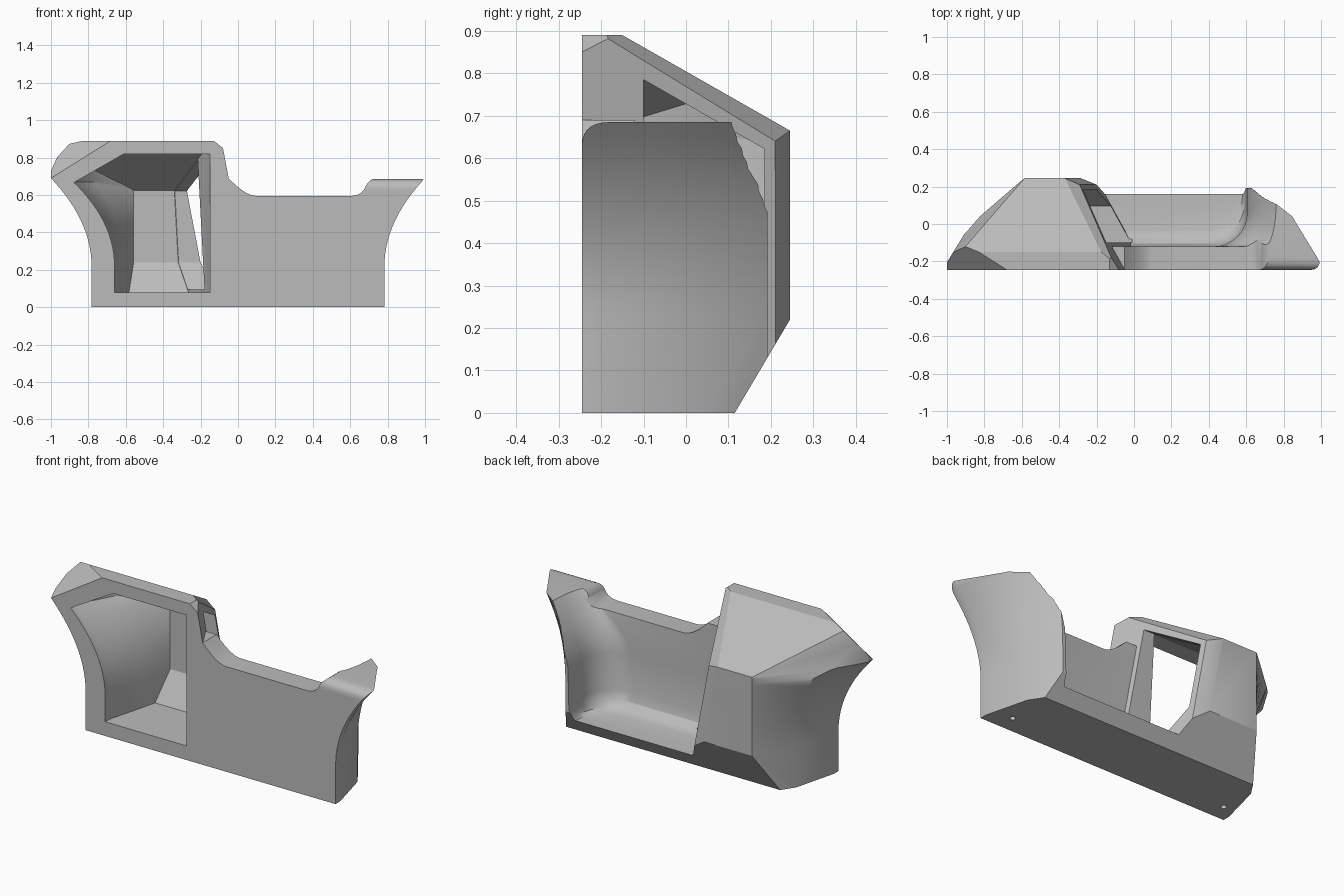
import bpy, bmesh, math
from mathutils import Vector

cube = bpy.data.objects.get("Cube")
if cube:
    bpy.data.objects.remove(cube)


def loft(name, rings):
    """Closed solid through equal-length rings of points."""
    bm = bmesh.new()
    rows = [[bm.verts.new(p) for p in ring] for ring in rings]
    n = len(rows[0])
    for a, b in zip(rows, rows[1:]):
        for i in range(n):
            j = (i + 1) % n
            bm.faces.new((a[i], a[j], b[j], b[i]))
    bm.faces.new(rows[0])
    bm.faces.new(rows[-1])
    bmesh.ops.recalc_face_normals(bm, faces=bm.faces)
    mesh = bpy.data.meshes.new(name)
    bm.to_mesh(mesh)
    bm.free()
    obj = bpy.data.objects.new(name, mesh)
    bpy.context.collection.objects.link(obj)
    return obj


def prism_y(name, outline, y0, y1):
    return loft(name, [[(x, y, z) for x, z in outline] for y in (y0, y1)])


def prism_x(name, outline, x0, x1):
    return loft(name, [[(x, y, z) for y, z in outline] for x in (x0, x1)])


def cut(obj, cutter):
    """Subtract the cutter and throw it away."""
    cutter.hide_render = True
    mod = obj.modifiers.new("cut", 'BOOLEAN')
    mod.operation = 'DIFFERENCE'
    mod.solver = 'EXACT'
    mod.object = cutter
    bpy.context.view_layer.objects.active = obj
    bpy.ops.object.modifier_apply(modifier=mod.name)
    bpy.data.objects.remove(cutter)


def slice_off(obj, p, q, r, along=4, across=4):
    """Remove everything beyond the plane p, q, r, as seen from the cab centre."""
    p, q, r = Vector(p), Vector(q), Vector(r)
    u = (q - p).normalized()
    n = u.cross(r - p).normalized()
    if n.dot(Vector((-0.4, 0, 0.4)) - p) > 0:
        n = -n
    v = n.cross(u)
    c = (p + q) / 2
    base = [c + u * a * along / 2 + v * b * across / 2
            for a, b in ((-1, -1), (1, -1), (1, 1), (-1, 1))]
    cut(obj, loft("slice", [base, [b + n * min(along, across) for b in base]]))


def bezier(a, c, b, n=14):
    """Quadratic curve from a to b with control point c."""
    a, b, c = Vector(a), Vector(b), Vector(c)
    return [tuple(a * (1 - t) ** 2 + c * 2 * t * (1 - t) + b * t * t)
            for t in (i / n for i in range(n + 1))]


def flare(obj, side, front, mid, mid_y, back, z_top):
    """Trim one end to a tapered wall that flares outwards with height.

    front and mid hold the (low, high) x of the wall, back is its fixed x, y."""
    curve = bezier((0, 0.22), (0, 0.46), (1, z_top))
    bx, by = back
    rings = []
    for f, z in [(0, -0.1)] + curve + [(1, 1.1)]:
        fx = front[0] + (front[1] - front[0]) * f
        mx = mid[0] + (mid[1] - mid[0]) * f
        ring = [(fx, -0.4), (fx, -0.205), (mx, mid_y), (bx, by),
                (bx - 0.05, by + 0.1), (1.4, by + 0.1), (1.4, -0.4)]
        rings.append([(side * x, y, z) for x, y in ring])
    cut(obj, loft("flare", rings))


def slant(y, z):
    """x of the sloping cab side that carries the window."""
    return -0.08 - 0.55 * (y + 0.245) + 0.19 * (0.85 - z)


# Main body: front silhouette pushed to the back
outline = [(-1.05, 0), (1.05, 0), (1.05, 0.685)]
outline += bezier((0.72, 0.685), (0.69, 0.67), (0.68, 0.64), 5)
outline += bezier((0.68, 0.64), (0.66, 0.595), (0.6, 0.595), 5)[1:]
outline += bezier((0.1, 0.595), (0.04, 0.595), (-0.05, 0.69), 7)
outline += [(-0.08, 0.85), (-0.13, 0.89), (-1.05, 0.89)]
body = prism_y("body_shell", outline, -0.245, 0.245)

# Roof slope and lower back chamfer
slice_off(body, (-1, -0.15, 0.89), (1, -0.15, 0.89), (0, 0.245, 0.665))
slice_off(body, (-1, 0.115, 0), (1, 0.115, 0), (0, 0.245, 0.22))

# Flared, tapered ends, the same on both sides
for s in (-1, 1):
    flare(body, s, (0.783, 1), (0.72, 0.85), 0.04, (0.585, 0.245), 0.69)

# Upper outer corner of the cab
slice_off(body, (-0.585, 0.245, 0.665), (-0.9, -0.12, 0.875), (-0.87, 0, 0.64))
slice_off(body, (-1, -0.245, 0.69), (-0.68, -0.245, 0.89), (-0.9, -0.12, 0.875))

# Bed recess: height, end wall x, front wall y, corner radii
levels = [(0.075, 0.58, -0.03, 0.18, 0.18), (0.09, 0.59, -0.075, 0.18, 0.18),
          (0.12, 0.595, -0.105, 0.18, 0.18), (0.17, 0.6, -0.12, 0.18, 0.18),
          (0.38, 0.605, -0.12, 0.18, 0.18), (0.46, 0.625, -0.12, 0.17, 0.19),
          (0.54, 0.66, -0.12, 0.13, 0.21), (0.62, 0.71, -0.12, 0.09, 0.23),
          (0.69, 0.765, -0.12, 0.06, 0.25), (1, 0.9, -0.12, 0.06, 0.25)]
rings = []
for z, xin, yw, rx, ry in levels:
    ring = [(slant(yw, z), yw, z)]
    for i in range(9):
        a = math.pi / 2 * i / 8
        ring.append((xin - rx + rx * math.sin(a), yw + ry - ry * math.cos(a), z))
    rings.append(ring + [(xin, 0.3, z), (slant(0.3, z), 0.3, z)])
cut(body, loft("recess", rings))

# Sloping cab side above the bed
cut(body, loft("side_slope", [[(slant(-0.245, z) + 0.12, -0.3, z),
                               (slant(-0.245, z), -0.245, z),
                               (slant(0.3, z), 0.3, z),
                               (0.4, 0.3, z), (0.4, -0.3, z)] for z in (0.69, 1)]))

# Chamfers along the roof edge and the back edge of that side
slice_off(body, (-0.175, -0.15, 0.89), (-0.37, 0.245, 0.665), (-0.29, 0.21, 0.64), 0.62, 0.4)
slice_off(body, (-0.37, 0.245, 0.665), (-0.285, 0.245, 0.22), (-0.29, 0.21, 0.64), 0.9, 0.3)

# End wall: trimmed back edge and rounded top front edge
cut(body, prism_x("back_trim", [(0.192, -0.1), (0.192, 1), (0.4, 1), (0.4, -0.1)], 0.3, 1.2))
round_edge = bezier((-0.245, 0.63), (-0.245, 0.685), (-0.18, 0.685), 7)
cut(body, prism_x("round_edge", [(-0.3, 0.63)] + round_edge + [(-0.18, 0.75), (-0.3, 0.75)],
                  0.61, 1.2))

# Cab cavity, open to the front
opening = [(-0.95, 0.08), (-0.15, 0.08), (-0.15, 0.82), (-0.61, 0.82), (-0.95, 0.625)]
cavity = prism_y("cavity", opening, -0.3, 0.19)
slice_off(cavity, (-1, -0.15, 0.82), (1, -0.15, 0.82), (0, 0.19, 0.625))
slice_off(cavity, (-1, 0.09, 0.08), (1, 0.09, 0.08), (0, 0.19, 0.24))
flare(cavity, -1, (0.66, 0.88), (0.605, 0.77), 0, (0.558, 0.19), 0.67)
slice_off(cavity, (-0.17, -0.2, 0.8), (-0.34, 0.19, 0.62), (-0.32, 0.19, 0.24))
cut(body, cavity)

# Side window through the sloping cab wall
window = [(-0.1, 0.095), (0.095, 0.095), (0.185, 0.24), (0.185, 0.622), (-0.1, 0.785)]
cut(body, prism_x("window", window, -0.42, -0.012))

# Two small mounting holes underneath
for x in (-0.7, 0.66):
    circle = [(x + 0.015 * math.cos(k * math.pi / 8), -0.146 + 0.015 * math.sin(k * math.pi / 8))
              for k in range(16)]
    cut(body, loft("hole", [[(a, b, z) for a, b in circle] for z in (-0.05, 0.05)]))

# Single grey finish
mat = bpy.data.materials.new("plain_grey")
mat.use_nodes = True
grey = (0.5, 0.5, 0.5, 1)
mat.diffuse_color = grey
mat.node_tree.nodes["Principled BSDF"].inputs["Base Color"].default_value = grey
body.data.materials.clear()
body.data.materials.append(mat)
for poly in body.data.polygons:
    poly.material_index = 0

bpy.ops.object.select_all(action='DESELECT')
body.select_set(True)
bpy.context.view_layer.objects.active = body
bpy.ops.object.shade_smooth_by_angle(angle=math.radians(28))
